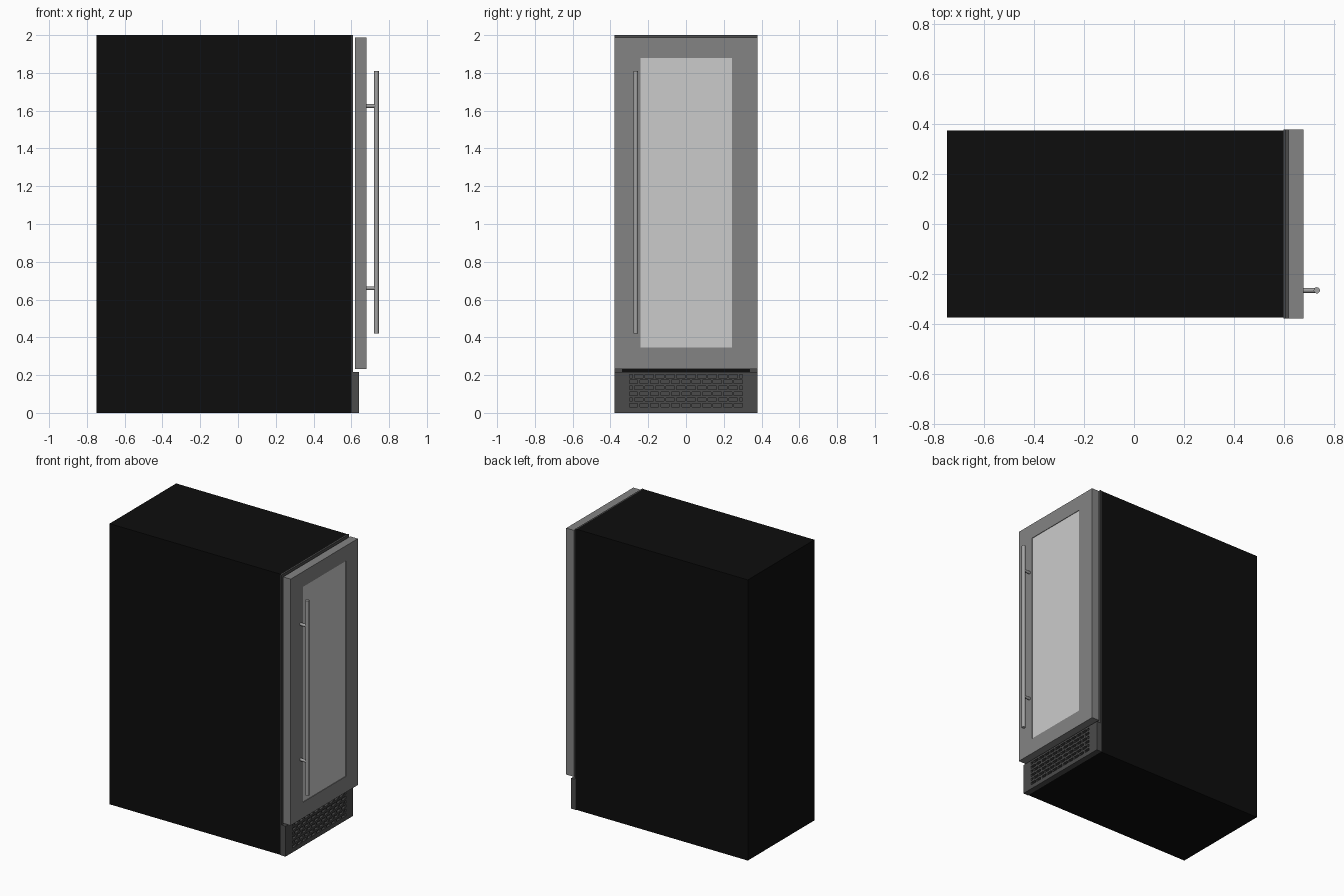
import bpy
import bmesh
from math import pi
from mathutils import Matrix, Vector

cube = bpy.data.objects.get("Cube")
if cube:
    bpy.data.objects.remove(cube, do_unlink=True)


def material(name, value):
    m = bpy.data.materials.new(name)
    m.use_nodes = True
    color = (value, value, value, 1)
    m.diffuse_color = color
    m.node_tree.nodes["Principled BSDF"].inputs["Base Color"].default_value = color
    return m


black = material("black enamel", 0.004)
charcoal = material("charcoal trim", 0.07)
steel = material("brushed steel", 0.23)
glass = material("pale glass", 0.6)
chrome = material("handle metal", 0.36)


def finish(name, bm, mat):
    bmesh.ops.recalc_face_normals(bm, faces=bm.faces)
    mesh = bpy.data.meshes.new(name)
    bm.to_mesh(mesh)
    bm.free()
    mesh.materials.append(mat)
    obj = bpy.data.objects.new(name, mesh)
    bpy.context.collection.objects.link(obj)
    return obj


def add_box(bm, x, y, z):
    size = Vector((x[1] - x[0], y[1] - y[0], z[1] - z[0]))
    mid = Vector((sum(x), sum(y), sum(z))) / 2
    bmesh.ops.create_cube(bm, size=1, matrix=Matrix.Translation(mid) @ Matrix.Diagonal(size).to_4x4())


def box(name, x, y, z, mat):
    bm = bmesh.new()
    add_box(bm, x, y, z)
    return finish(name, bm, mat)


def frame(name, x, outer, inner, mat):
    """Rectangular ring in the yz plane; outer and inner are (y0, y1, z0, z1)."""
    bm = bmesh.new()
    loops = []
    for px in x:
        for y0, y1, z0, z1 in (outer, inner):
            loops.append([bm.verts.new((px, y, z))
                          for y, z in ((y0, z0), (y1, z0), (y1, z1), (y0, z1))])
    for a, b in ((0, 1), (2, 3), (0, 2), (1, 3)):
        for i in range(4):
            j = (i + 1) % 4
            bm.faces.new((loops[a][i], loops[a][j], loops[b][j], loops[b][i]))
    return finish(name, bm, mat)


def rod(name, center, radius, length, rotation, mat):
    bm = bmesh.new()
    bmesh.ops.create_cone(bm, cap_ends=True, segments=24, radius1=radius, radius2=radius,
                          depth=length, matrix=Matrix.Translation(center) @ rotation)
    obj = finish(name, bm, mat)
    bpy.ops.object.select_all(action='DESELECT')
    obj.select_set(True)
    bpy.context.view_layer.objects.active = obj
    bpy.ops.object.shade_smooth_by_angle()
    return obj


# Cabinet and the trim around its opening
box("cabinet", (-0.75, 0.6), (-0.375, 0.375), (0, 2), black)
frame("cabinet_trim", (0.6, 0.61), (-0.379, 0.379, 0, 2), (-0.335, 0.335, 0.215, 1.95), charcoal)

# Door with a slightly recessed window
window = (-0.24, 0.243, 0.345, 1.88)
frame("door_frame", (0.62, 0.68), (-0.378, 0.378, 0.232, 1.988), window, steel)
box("door_window", (0.62, 0.676), window[:2], window[2:], glass)

# Bar handle on two posts
handle_x, handle_y = 0.733, -0.266
rod("handle_bar", (handle_x, handle_y, 1.115), 0.0125, 1.39, Matrix(), chrome)
for label, z in (("lower", 0.66), ("upper", 1.625)):
    rod("handle_post_" + label, (0.705, handle_y, z), 0.01, 0.054,
        Matrix.Rotation(pi / 2, 4, 'Y'), chrome)

# Kick plate with staggered vent slots
kick = box("kick_plate", (0.61, 0.64), (-0.379, 0.379), (0, 0.217), charcoal)
bm = bmesh.new()
pitch, gap, edge = 0.0555, 0.011, 0.3
for row in range(6):
    z = 0.04 + row * 0.031
    start = -edge - (row % 2) * pitch / 2
    for col in range(12):
        y0 = max(start + col * pitch, -edge)
        y1 = min(start + (col + 1) * pitch - gap, edge)
        if y1 - y0 > 0.01:
            add_box(bm, (0.622, 0.66), (y0, y1), (z - 0.009, z + 0.009))
cutter = finish("vent_cutter", bm, charcoal)
cutter.hide_render = True
mod = kick.modifiers.new("vents", 'BOOLEAN')
mod.operation = 'DIFFERENCE'
mod.solver = 'EXACT'
mod.object = cutter
bpy.context.view_layer.objects.active = kick
bpy.ops.object.modifier_apply(modifier=mod.name)
bpy.data.objects.remove(cutter, do_unlink=True)
